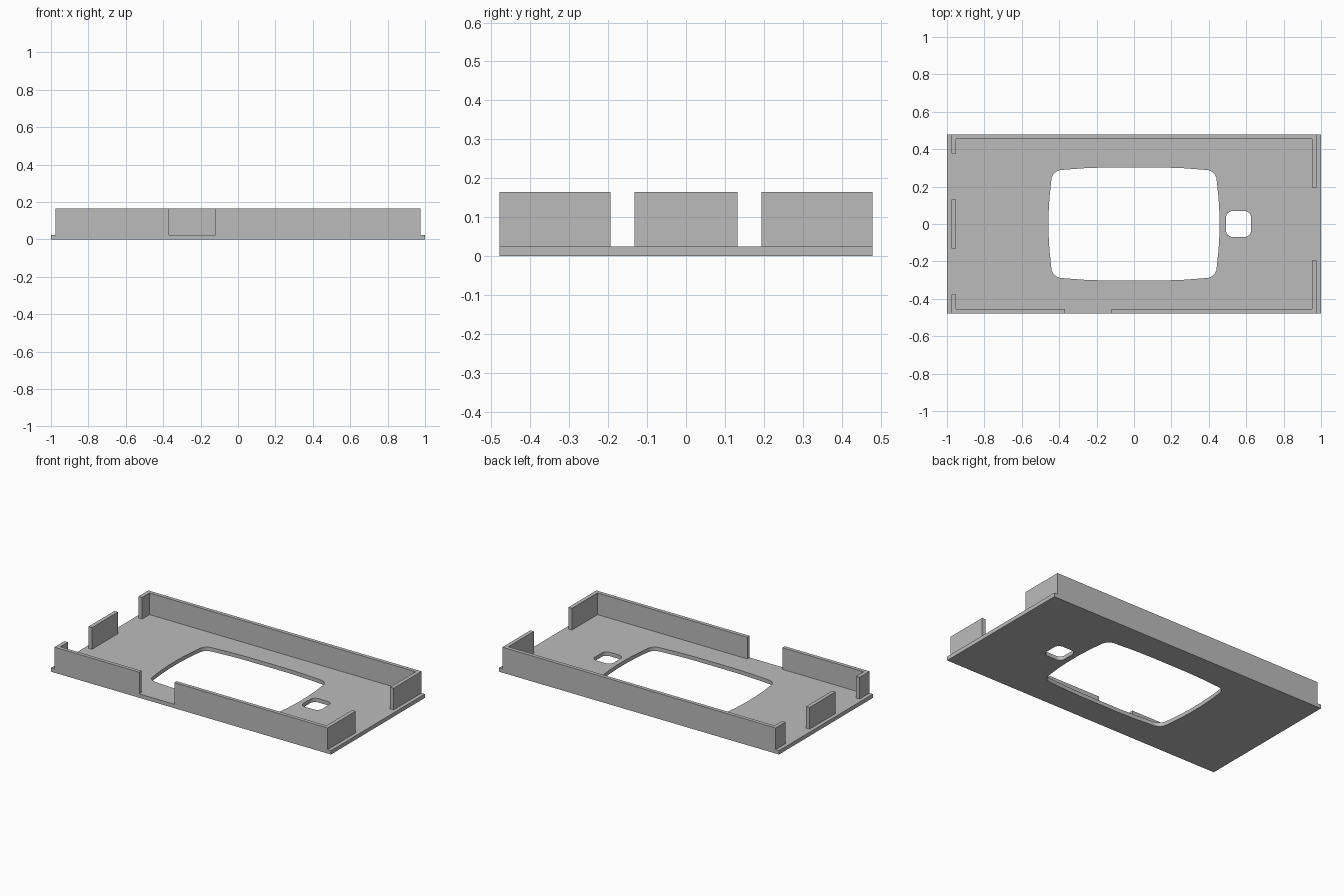
import bpy, bmesh
from math import radians, sin, cos

cube = bpy.data.objects.get("Cube")
if cube:
    bpy.data.objects.remove(cube)

grey = bpy.data.materials.new("plain grey")
grey.use_nodes = True
colour = (0.5, 0.5, 0.5, 1)
grey.diffuse_color = colour
grey.node_tree.nodes["Principled BSDF"].inputs["Base Color"].default_value = colour

HALF_Y = 0.479      # half depth of the plate
WALL_X = 0.976      # outer face of the end walls
THICK = 0.025       # plate and wall thickness
TOP = 0.165         # top of the walls


def finish(name, bm):
    bmesh.ops.recalc_face_normals(bm, faces=bm.faces)
    mesh = bpy.data.meshes.new(name)
    bm.to_mesh(mesh)
    bm.free()
    mesh.materials.append(grey)
    obj = bpy.data.objects.new(name, mesh)
    bpy.context.collection.objects.link(obj)
    return obj


def box(name, x0, x1, y0, y1, z0=THICK, z1=TOP):
    bm = bmesh.new()
    bmesh.ops.create_cube(bm, size=1)
    for v in bm.verts:
        v.co = (x1 if v.co.x > 0 else x0,
                y1 if v.co.y > 0 else y0,
                z1 if v.co.z > 0 else z0)
    return finish(name, bm)


def arc(cx, cy, r, start, end, steps=8):
    angles = [radians(start + (end - start) * i / steps) for i in range(steps + 1)]
    return [(cx + r * cos(a), cy + r * sin(a)) for a in angles]


def four_way(quarter, cx=0):
    """Mirror a quarter outline into a closed loop."""
    half = quarter + [(-x, y) for x, y in reversed(quarter)]
    loop = half + [(x, -y) for x, y in reversed(half)]
    return [(cx + x, y) for x, y in loop]


# Base plate with a bulging window and a small rounded hole
window = four_way([(0.457, 0.05), (0.452, 0.14)]
                  + arc(0.385, 0.232, 0.057, 8, 85)
                  + [(0.27, 0.298), (0.14, 0.303)])
small_hole = four_way(arc(0.032, 0.034, 0.035, 0, 90), cx=0.559)
outline = four_way([(1, HALF_Y)])

bm = bmesh.new()
for loop in (outline, window, small_hole):
    verts = [bm.verts.new((x, y, 0)) for x, y in loop]
    for a, b in zip(verts, verts[1:] + verts[:1]):
        bm.edges.new((a, b))
bmesh.ops.triangle_fill(bm, use_beauty=True, edges=bm.edges[:])
bmesh.ops.dissolve_degenerate(bm, dist=0.0001, edges=bm.edges[:])
raised = bmesh.ops.extrude_face_region(bm, geom=bm.faces[:], use_keep_orig=True)
bmesh.ops.translate(bm, vec=(0, 0, THICK),
                    verts=[g for g in raised["geom"] if isinstance(g, bmesh.types.BMVert)])
plate = finish("base_plate", bm)
bpy.context.view_layer.objects.active = plate
plate.select_set(True)
bpy.ops.object.shade_smooth_by_angle(angle=radians(30))

# Long walls, the front one with a gap
inner_y = HALF_Y - 0.024
inner_x = WALL_X - THICK
box("back_wall", -WALL_X, WALL_X, inner_y, HALF_Y)
box("front_wall_right", -WALL_X, -0.37, -HALF_Y, -inner_y)
box("front_wall_left", -0.12, WALL_X, -HALF_Y, -inner_y)

# End walls: returns at each corner and a middle tab on the right
for side, sign in (("front", -1), ("back", 1)):
    for end, x0, x1, start in (("left", inner_x, WALL_X, 0.194),
                               ("right", -WALL_X, -inner_x, 0.378)):
        y0, y1 = sorted((sign * start, sign * inner_y))
        box(f"{side}_{end}_return", x0, x1, y0, y1)
box("right_middle_tab", -WALL_X, -inner_x, -0.132, 0.132)
